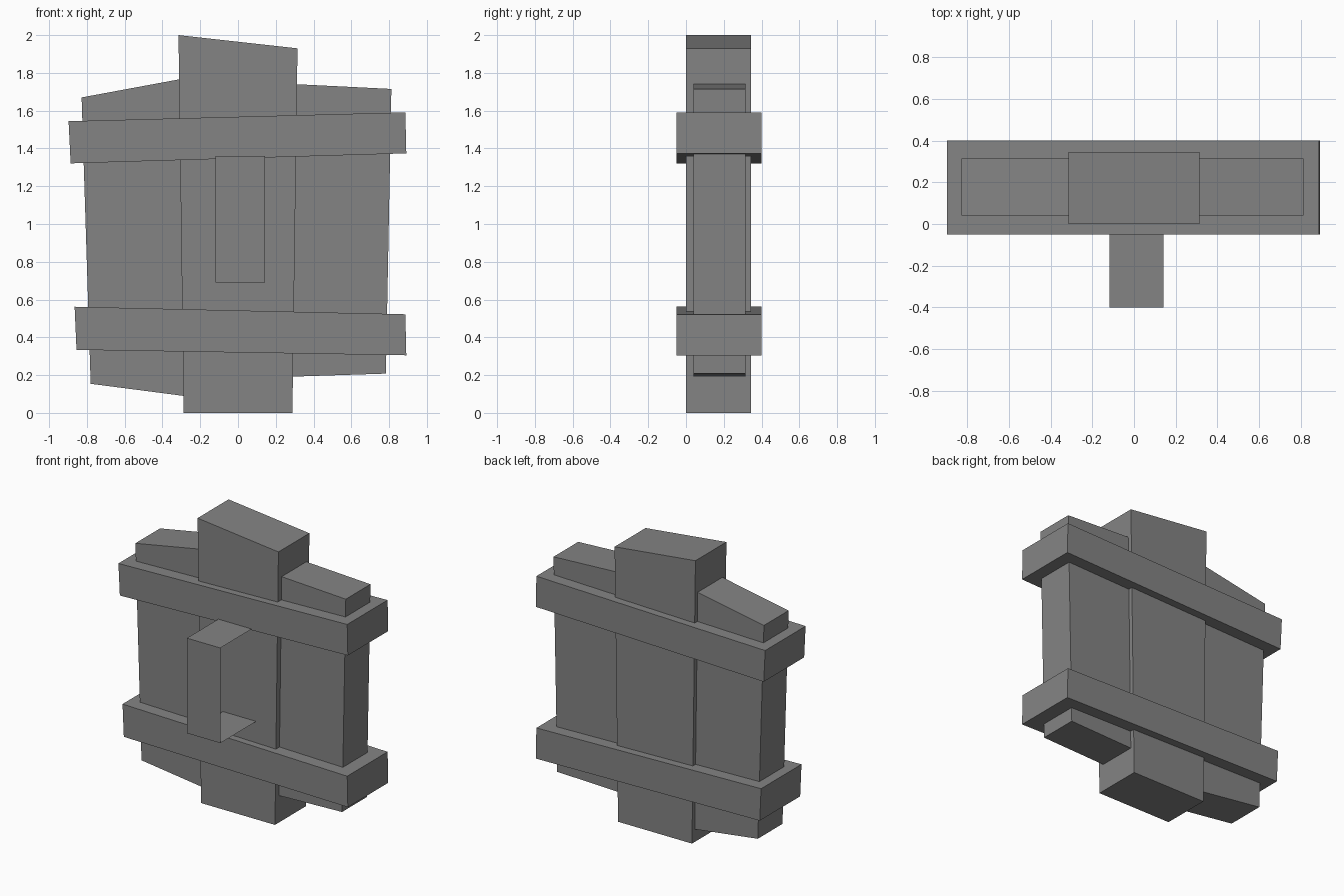
import bpy

cube = bpy.data.objects.get("Cube")
if cube:
    bpy.data.objects.remove(cube, do_unlink=True)

# Single grey for every part
GREY = (0.23, 0.23, 0.23, 1)
grey = bpy.data.materials.new("plain grey")
grey.use_nodes = True
grey.diffuse_color = GREY
grey.node_tree.nodes["Principled BSDF"].inputs["Base Color"].default_value = GREY


def add_mesh(name, verts, faces):
    mesh = bpy.data.meshes.new(name)
    mesh.from_pydata(verts, [], faces)
    mesh.materials.append(grey)
    obj = bpy.data.objects.new(name, mesh)
    bpy.context.collection.objects.link(obj)
    return obj


def board(name, outline, y_front, y_back):
    """Extrude an x-z outline (counter-clockwise from the front) in depth."""
    n = len(outline)
    verts = [(x, y, z) for y in (y_front, y_back) for x, z in outline]
    sides = [(i, i + n, (i + 1) % n + n, (i + 1) % n) for i in range(n)]
    caps = [tuple(range(n)), tuple(reversed(range(n, 2 * n)))]
    return add_mesh(name, verts, caps + sides)


# Upright planks: thick centre, thinner sides
board("centre_plank", [(-0.288, 0), (0.288, 0), (0.315, 1.93), (-0.315, 2)], 0, 0.345)
board("right_plank", [(-0.78, 0.154), (-0.288, 0.09), (-0.31, 1.766), (-0.828, 1.67)], 0.04, 0.315)
board("left_plank", [(0.288, 0.192), (0.783, 0.208), (0.812, 1.715), (0.31, 1.74)], 0.04, 0.315)

# Crooked cross beams
board("upper_beam", [(-0.886, 1.321), (0.891, 1.374), (0.886, 1.591), (-0.897, 1.544)], -0.05, 0.4)
board("lower_beam", [(-0.855, 0.334), (0.891, 0.305), (0.886, 0.522), (-0.865, 0.562)], -0.05, 0.4)

# Handle: a folded sheet, open at both sides
profile = [(0, 1.36), (-0.4, 1.36), (-0.4, 0.69), (0, 0.69)]
verts = [(x, y, z) for y, z in profile for x in (-0.118, 0.142)]
add_mesh("handle", verts, [(i, i + 2, i + 3, i + 1) for i in (0, 2, 4)])
